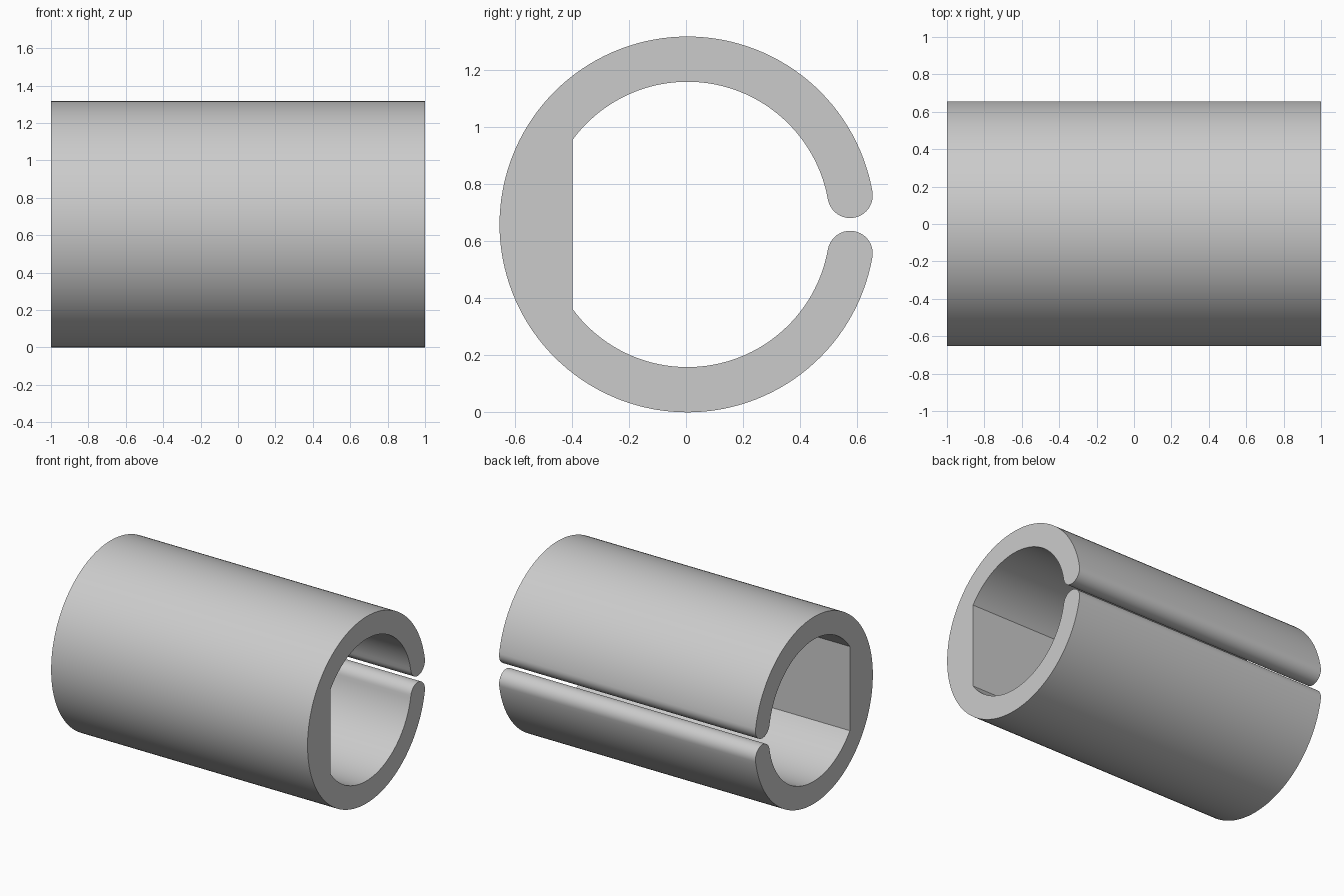
import bpy
import bmesh
from math import radians, acos, sin, cos, pi
from mathutils import Vector

default = bpy.data.objects.get("Cube")
if default:
    bpy.data.objects.remove(default, do_unlink=True)

OUTER, INNER = 0.6585, 0.5
FLAT = 0.4025                 # distance of the inner flat from the axis
GAP = radians(10.1)           # half angle of the slot, to the lip centres
CENTRE = Vector((0.005, OUTER))
HALF_LENGTH = 1.0


def arc(centre, radius, start, end, steps):
    """Points (y, z) along an arc, both ends included."""
    return [centre + radius * Vector((cos(a), sin(a)))
            for a in (start + (end - start) * i / steps for i in range(steps + 1))]


def lip(angle, start):
    """Half round end of the wall, without the points shared with the wall."""
    middle = CENTRE + (OUTER + INNER) / 2 * Vector((cos(angle), sin(angle)))
    return arc(middle, (OUTER - INNER) / 2, start, start + pi, 20)[1:-1]


# Cross-section: outer wall, lower lip, inner wall broken by the flat, upper lip
corner = acos(FLAT / INNER)
profile = arc(CENTRE, OUTER, GAP, 2 * pi - GAP, 128)
profile += lip(-GAP, -GAP)
profile += arc(CENTRE, INNER, 2 * pi - GAP, pi + corner, 48)
profile += arc(CENTRE, INNER, pi - corner, GAP, 48)
profile += lip(GAP, GAP + pi)

# Extrude the section along the length
bm = bmesh.new()
section = bm.faces.new([bm.verts.new((-HALF_LENGTH, y, z)) for y, z in profile])
extruded = bmesh.ops.extrude_face_region(bm, geom=[section], use_keep_orig=True)
moved = [v for v in extruded["geom"] if isinstance(v, bmesh.types.BMVert)]
bmesh.ops.translate(bm, verts=moved, vec=(2 * HALF_LENGTH, 0, 0))
bmesh.ops.recalc_face_normals(bm, faces=bm.faces[:])
mesh = bpy.data.meshes.new("split_sleeve")
bm.to_mesh(mesh)
bm.free()
sleeve = bpy.data.objects.new("split_sleeve", mesh)
bpy.context.collection.objects.link(sleeve)

# Plain grey finish
grey = bpy.data.materials.new("light_grey")
grey.use_nodes = True
colour = (0.6, 0.6, 0.6, 1)
grey.diffuse_color = colour
grey.node_tree.nodes["Principled BSDF"].inputs["Base Color"].default_value = colour
mesh.materials.append(grey)

# Smooth walls with sharp end rims and flat corners
bpy.ops.object.select_all(action="DESELECT")
sleeve.select_set(True)
bpy.context.view_layer.objects.active = sleeve
bpy.ops.object.shade_smooth_by_angle(angle=radians(25))
